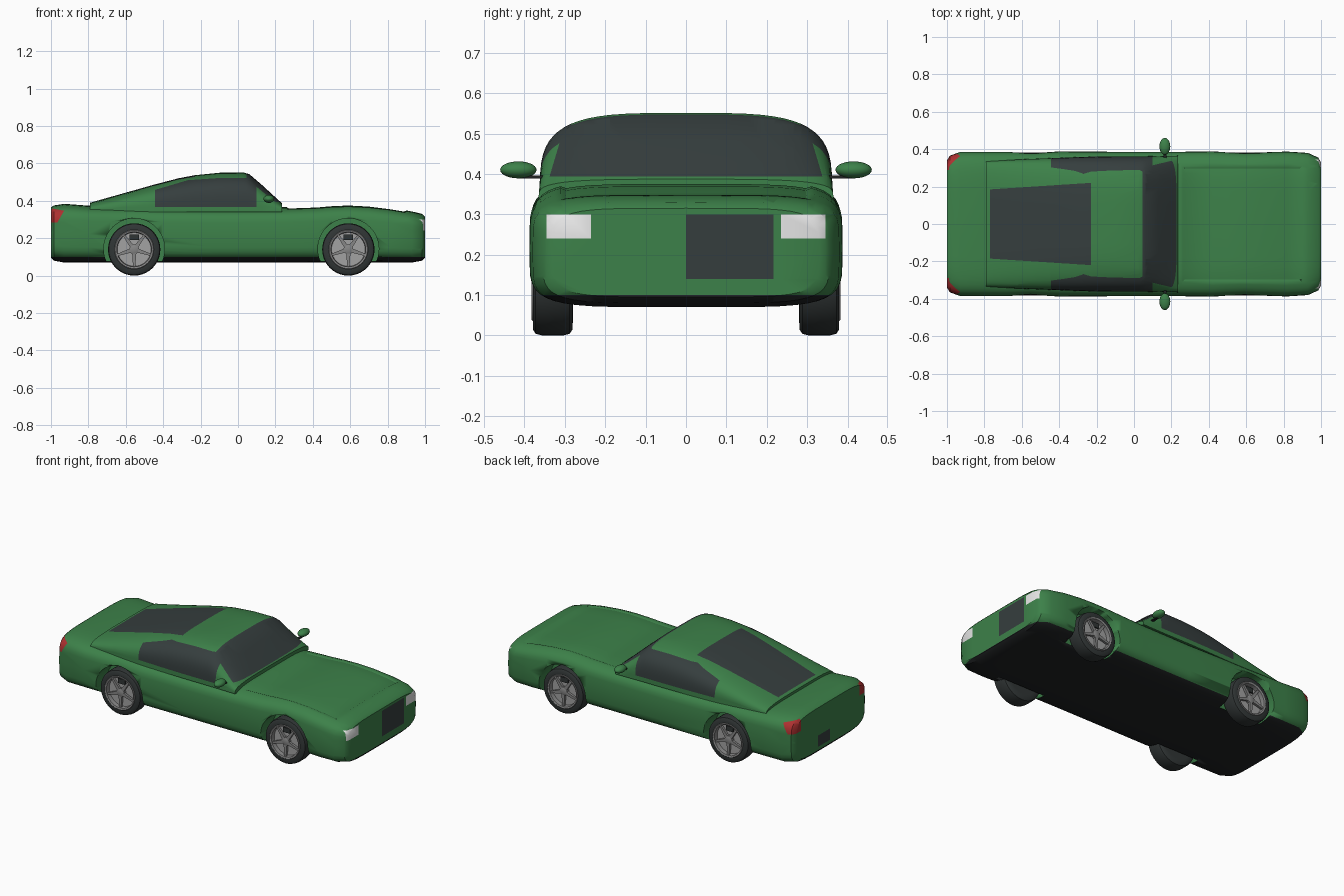
import bpy, bmesh, math
from mathutils import Vector, Matrix

cube = bpy.data.objects.get("Cube")
if cube:
    bpy.data.objects.remove(cube, do_unlink=True)


def material(name, r, g, b):
    m = bpy.data.materials.new(name)
    m.use_nodes = True
    m.diffuse_color = (r, g, b, 1)
    m.node_tree.nodes["Principled BSDF"].inputs["Base Color"].default_value = (r, g, b, 1)
    return m


GREEN = material("green paint", .046, .22, .067)
GLASS = material("dark glass", .036, .048, .048)
BLACK = material("underbody black", .014, .016, .017)
WHITE = material("headlight white", .8, .8, .8)
RED = material("tail light red", .42, .03, .03)
TYRE = material("tyre rubber", .03, .036, .036)
RIM = material("rim grey", .24, .24, .24)
DISC = material("brake disc grey", .36, .36, .36)
PAINTS = [GREEN, GLASS, BLACK, WHITE, RED]


def finish(name, bm, mats, angle=35):
    """Turn a bmesh into a smooth shaded object."""
    bmesh.ops.recalc_face_normals(bm, faces=bm.faces)
    mesh = bpy.data.meshes.new(name)
    bm.to_mesh(mesh)
    bm.free()
    ob = bpy.data.objects.new(name, mesh)
    bpy.context.collection.objects.link(ob)
    for m in mats:
        mesh.materials.append(m)
    bpy.ops.object.select_all(action='DESELECT')
    ob.select_set(True)
    bpy.context.view_layer.objects.active = ob
    bpy.ops.object.shade_smooth_by_angle(angle=math.radians(angle))
    return ob


def power(v, p):
    return math.copysign(abs(v) ** p, v)


def loft(rings):
    """Skin closed rings of points and cap both ends."""
    bm = bmesh.new()
    rows = [[bm.verts.new(p) for p in ring] for ring in rings]
    n = len(rows[0])
    for a, b in zip(rows, rows[1:]):
        for i in range(n):
            j = (i + 1) % n
            bm.faces.new((a[i], a[j], b[j], b[i]))
    bm.faces.new(rows[0])
    bm.faces.new(rows[-1])
    bmesh.ops.recalc_face_normals(bm, faces=bm.faces)
    bm.normal_update()
    return bm


def cut_region(bm, polygon, u, v, rule):
    """Cut a convex outline, drawn on axes u and v, into the faces meeting the rule."""
    centre = [sum(c) / len(polygon) for c in zip(*polygon)]
    planes = []
    for a, b in zip(polygon, polygon[1:] + polygon[:1]):
        co, no = Vector(), Vector()
        co[u], co[v] = a
        no[u], no[v] = b[1] - a[1], a[0] - b[0]
        mid = Vector()
        mid[u], mid[v] = centre
        if (mid - co).dot(no) < 0:
            no = -no
        planes.append((co, no))
        faces = [f for f in bm.faces if rule(f)]
        geom = faces + list({e for f in faces for e in f.edges}) + list({w for f in faces for w in f.verts})
        bmesh.ops.bisect_plane(bm, geom=geom, plane_co=co, plane_no=no, dist=1e-5)
    bm.normal_update()
    return [f for f in bm.faces if rule(f) and
            all((f.calc_center_median() - c).dot(n) > 0 for c, n in planes)]


def paint(bm, polygon, u, v, rule, mat):
    for f in cut_region(bm, polygon, u, v, rule):
        f.material_index = PAINTS.index(mat)


def rect(a, b, c, d):
    return [(a, c), (b, c), (b, d), (a, d)]


# Lower body: x, half width, bottom, top
stations = [(-1, .34, .095, .365), (-.985, .365, .08, .375), (-.93, .385, .07, .384),
            (-.8, .386, .07, .374), (-.68, .386, .07, .372), (-.55, .381, .07, .372),
            (-.4, .388, .07, .366), (-.1, .386, .07, .362), (.25, .386, .07, .366),
            (.42, .388, .07, .372), (.5, .384, .07, .379), (.59, .381, .07, .383),
            (.7, .384, .07, .377), (.82, .387, .07, .362), (.93, .38, .07, .343),
            (.985, .355, .08, .33), (1, .33, .095, .315)]
rings = []
for x, w, lo, hi in stations:
    turn = [2 * math.pi * i / 44 for i in range(44)]
    rings.append([(x, w * power(math.cos(t), .4),
                   (lo + hi) / 2 + (hi - lo) / 2 * power(math.sin(t), .4)) for t in turn])
bm = loft(rings)

# Black sill and floor
paint(bm, rect(-2, 2, -.5, .1), 0, 2, lambda f: True, BLACK)


def nose(f):
    return f.calc_center_median().x > .94 and f.normal.x > .2


def tail_side(s):
    return lambda f: f.calc_center_median().x < -.9 and f.calc_center_median().y * s > .2


# Grille, headlights, rear plate and tail lights
paint(bm, rect(0, .217, .14, .3), 1, 2, nose, GLASS)
for s in (-1, 1):
    paint(bm, rect(.235 * s, .345 * s, .24, .3), 1, 2, nose, WHITE)
paint(bm, rect(0, .12, .12, .19), 1, 2,
      lambda f: f.calc_center_median().x < -.94 and f.normal.x < -.5, GLASS)
for s in (-1, 1):
    slab = cut_region(bm, rect(-1.1, -.9, .29 * s, .5 * s), 0, 1, tail_side(s))
    lamp = [(-1.02, .365), (-.93, .347), (-.965, .285), (-1.02, .285)]
    paint(bm, lamp, 0, 2, lambda f: f.calc_center_median().x < -.9
          and f.calc_center_median().y * s > .289, RED)

# Sunken bonnet panel
panel = cut_region(bm, rect(.26, .9, -.31, .31), 0, 1, lambda f: f.normal.z > .4)
bmesh.ops.inset_region(bm, faces=panel, thickness=.012, depth=-.008, use_even_offset=True)
body = finish("body", bm, PAINTS)

# Wheel wells
AXLES = (-.555, .59)
for x in AXLES:
    for s in (-1, 1):
        cut = bmesh.new()
        bmesh.ops.create_cone(cut, cap_ends=True, segments=48, radius1=.163, radius2=.163, depth=.24,
                              matrix=Matrix.Translation((x, s * .39, .143)) @ Matrix.Rotation(math.pi / 2, 4, 'X'))
        cutter = finish("well_cutter", cut, [GREEN])
        cutter.hide_render = True
        mod = body.modifiers.new("well", 'BOOLEAN')
        mod.operation, mod.solver, mod.object = 'DIFFERENCE', 'EXACT', cutter
        bpy.context.view_layer.objects.active = body
        bpy.ops.object.modifier_apply(modifier=mod.name)
        bpy.data.objects.remove(cutter, do_unlink=True)

# Cabin: x, half width, top
stations = [(-.79, .335, .39), (-.62, .345, .438), (-.45, .352, .486), (-.32, .357, .52),
            (-.23, .36, .537), (-.1, .362, .55), (.03, .362, .551), (.06, .362, .543),
            (.13, .363, .483), (.19, .364, .428), (.235, .365, .387)]
rings = []
for x, w, hi in stations:
    turn = [math.pi * i / 32 for i in range(33)]
    rings.append([(x, w * power(math.cos(t), .53),
                   .34 + (hi - .34) * max(math.sin(t), 0) ** .53) for t in turn])
bm = loft(rings)

# Windscreen, rear window and side windows
cut_region(bm, rect(.045, 1, -1, 1), 0, 1, lambda f: True)
paint(bm, [(-.338, .393), (.338, .393), (.285, .57), (-.285, .57)], 1, 2,
      lambda f: f.calc_center_median().x > .045 and f.normal.z > .1, GLASS)
paint(bm, [(-.77, -.185), (-.77, .185), (-.23, .22), (-.23, -.22)], 0, 1,
      lambda f: f.normal.z > .4, GLASS)
window = [(-.445, .368), (-.445, .458), (-.27, .51), (-.1, .522), (.05, .522), (.098, .49), (.098, .368)]
for s in (-1, 1):
    paint(bm, window, 0, 2, lambda f: f.calc_center_median().y * s > .2, GLASS)
finish("cabin", bm, PAINTS)


def lathe(name, profile, mat, place):
    """Spin (radius, y) points about the wheel axis."""
    bm = bmesh.new()
    verts = [bm.verts.new((r, y, 0)) for r, y in profile]
    edges = [bm.edges.new(p) for p in zip(verts, verts[1:])]
    bmesh.ops.spin(bm, geom=verts + edges, cent=(0, 0, 0), axis=(0, 1, 0),
                   angle=2 * math.pi, steps=40, use_duplicate=False)
    bmesh.ops.remove_doubles(bm, verts=bm.verts, dist=1e-5)
    bm.transform(place)
    return finish(name, bm, [mat])


def block(bm, at, size, matrix):
    bmesh.ops.create_cube(bm, size=1, matrix=matrix @ Matrix.Translation(at) @ Matrix.Diagonal((*size, 1)))


# Wheels
for x, end in zip(AXLES, ("rear", "front")):
    for s, side in ((-1, "right"), (1, "left")):
        place = Matrix.Translation((x, s * .33, .14))
        if s < 0:
            place = place @ Matrix.Rotation(math.pi, 4, 'Z')
        tag = end + "_" + side
        lathe(tag + "_tyre", [(0, -.045), (.1, -.05), (.125, -.049), (.136, -.042), (.14, -.025), (.14, .025),
                              (.136, .042), (.125, .049), (.104, .049), (.1, .02), (0, .02)], TYRE, place)
        lathe(tag + "_rim", [(.106, .048), (.102, .052), (.093, .049), (.09, .024)], RIM, place)
        lathe(tag + "_brake_disc", [(.092, .024), (0, .024)], DISC, place)
        lathe(tag + "_hub", [(.026, .024), (.026, .043), (.018, .047), (0, .047)], RIM, place)
        bm = bmesh.new()
        for k in range(5):
            spin = place @ Matrix.Rotation(k * math.tau / 5, 4, 'Y')
            for lean in (-1, 1):
                block(bm, (.007 * lean, .038, -.057), (.011, .014, .08),
                      spin @ Matrix.Rotation(lean * .07, 4, 'Y'))
        finish(tag + "_spokes", bm, [RIM])
        bm = bmesh.new()
        block(bm, (0, .028, .066), (.05, .01, .03), place)
        finish(tag + "_caliper", bm, [TYRE])

# Door mirrors
for s, side in ((-1, "right"), (1, "left")):
    bm = bmesh.new()
    bmesh.ops.create_uvsphere(bm, u_segments=24, v_segments=14, radius=1,
                              matrix=Matrix.Translation((.165, s * .415, .41)) @ Matrix.Diagonal((.029, .045, .021, 1)))
    finish(side + "_mirror", bm, [GREEN])
    bm = bmesh.new()
    block(bm, (.165, s * .375, .392), (.016, .07, .007), Matrix())
    finish(side + "_mirror_arm", bm, [BLACK])
